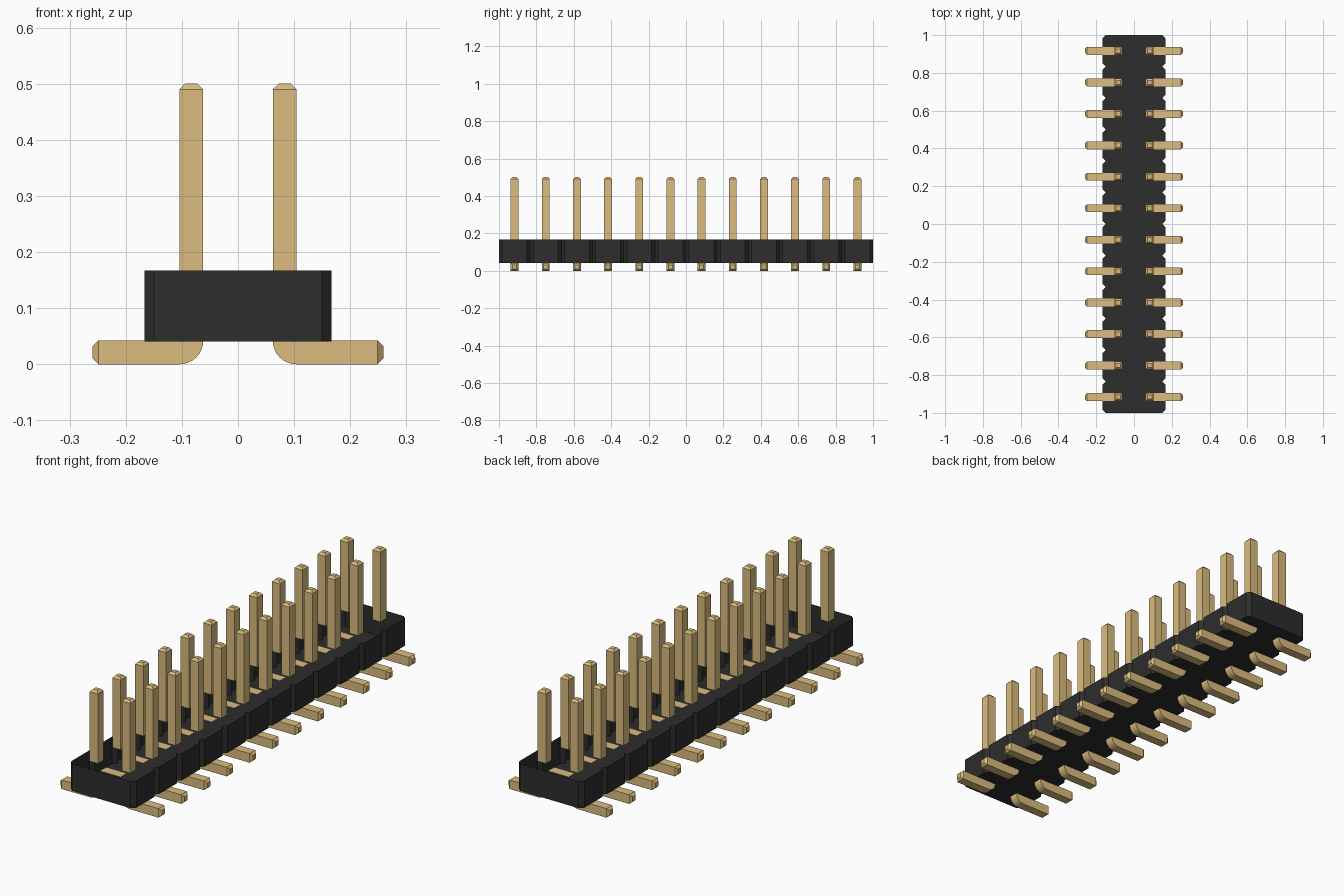
import bpy, bmesh
from math import sin, cos, pi

if "Cube" in bpy.data.objects:
    bpy.data.objects.remove(bpy.data.objects["Cube"])

COUNT = 12
PITCH = 2 / COUNT
HALF_W = 0.167            # housing half width
CUT = 0.017               # notch depth between positions
FLOOR, TOP = 0.041, 0.167
PIN_X = 0.083
R = 0.021                 # pin half thickness
TIP = 0.01                # tip taper


def make_material(name, color):
    mat = bpy.data.materials.new(name)
    mat.use_nodes = True
    mat.diffuse_color = (*color, 1)
    bsdf = mat.node_tree.nodes["Principled BSDF"]
    bsdf.inputs["Base Color"].default_value = (*color, 1)
    bsdf.inputs["Roughness"].default_value = 0.6
    return mat


black = make_material("black plastic", (0.026, 0.026, 0.026))
gold = make_material("gold metal", (0.709, 0.504, 0.21))


def finish(name, bm, mat):
    bmesh.ops.recalc_face_normals(bm, faces=bm.faces)
    mesh = bpy.data.meshes.new(name)
    bm.to_mesh(mesh)
    bm.free()
    mesh.materials.append(mat)
    obj = bpy.data.objects.new(name, mesh)
    bpy.context.collection.objects.link(obj)
    return obj


def bridge(bm, a, b):
    n = len(a)
    for i in range(n):
        bm.faces.new((a[i], a[(i + 1) % n], b[(i + 1) % n], b[i]))


# Housing: notched outline with a floor, side walls and an open top
right_edge = []
for i in range(COUNT):
    y0 = -1 + i * PITCH
    if i == 0:
        right_edge.append((HALF_W - CUT, y0))
    right_edge += [(HALF_W, y0 + CUT), (HALF_W, y0 + PITCH - CUT),
                   (HALF_W - CUT, y0 + PITCH)]
outline = right_edge + [(-x, y) for x, y in reversed(right_edge)]
bm = bmesh.new()
low = [bm.verts.new((x, y, FLOOR)) for x, y in outline]
high = [bm.verts.new((x, y, TOP)) for x, y in outline]
bridge(bm, low, high)
bm.faces.new(low)
housing = finish("housing", bm, black)


def add_pin(bm, side, y):
    # Square post with a tapered tip
    rings = []
    for z, r in ((TOP, R), (0.5 - TIP, R), (0.5, R - TIP)):
        rings.append([bm.verts.new((side * PIN_X + sx * r, y + sy * r, z))
                      for sx, sy in ((-1, -1), (1, -1), (1, 1), (-1, 1))])
    bridge(bm, rings[0], rings[1])
    bridge(bm, rings[1], rings[2])
    bm.faces.new(rings[0])
    bm.faces.new(rings[2])


def add_leg(bm, side, y):
    # Flat foot with a rounded inner bend and a tapered outer end
    inner, outer, h = PIN_X - R, 0.259, 2 * R
    bend = [(inner + h - h * cos(a), h - h * sin(a))
            for a in (i * pi / 16 for i in range(9))]
    profile = bend + [(outer - TIP, 0), (outer - TIP, h)]
    sides = [[bm.verts.new((side * x, y + s * R, z)) for x, z in profile]
             for s in (-1, 1)]
    for loop in sides:
        bm.faces.new(loop)
    n = len(profile)
    for i in range(n):
        if i != n - 2:
            j = (i + 1) % n
            bm.faces.new((sides[0][i], sides[0][j], sides[1][j], sides[1][i]))
    base = [sides[0][-2], sides[0][-1], sides[1][-1], sides[1][-2]]
    r = R - TIP
    cap = [bm.verts.new((side * outer, y + sy * r, R + sz * r))
           for sy, sz in ((-1, -1), (-1, 1), (1, 1), (1, -1))]
    bridge(bm, base, cap)
    bm.faces.new(cap)


# Two rows of pins and legs
for row, side in (("left", 1), ("right", -1)):
    for part, add in (("pins", add_pin), ("legs", add_leg)):
        bm = bmesh.new()
        for i in range(COUNT):
            add(bm, side, -1 + (i + 0.5) * PITCH)
        finish(f"{row}_{part}", bm, gold)

# Housing floor faces down, walls face out
bm = bmesh.new()
bm.from_mesh(housing.data)
floor = max(bm.faces, key=lambda f: f.calc_area())
if floor.normal.z > 0:
    bmesh.ops.reverse_faces(bm, faces=bm.faces)
bm.to_mesh(housing.data)
bm.free()
